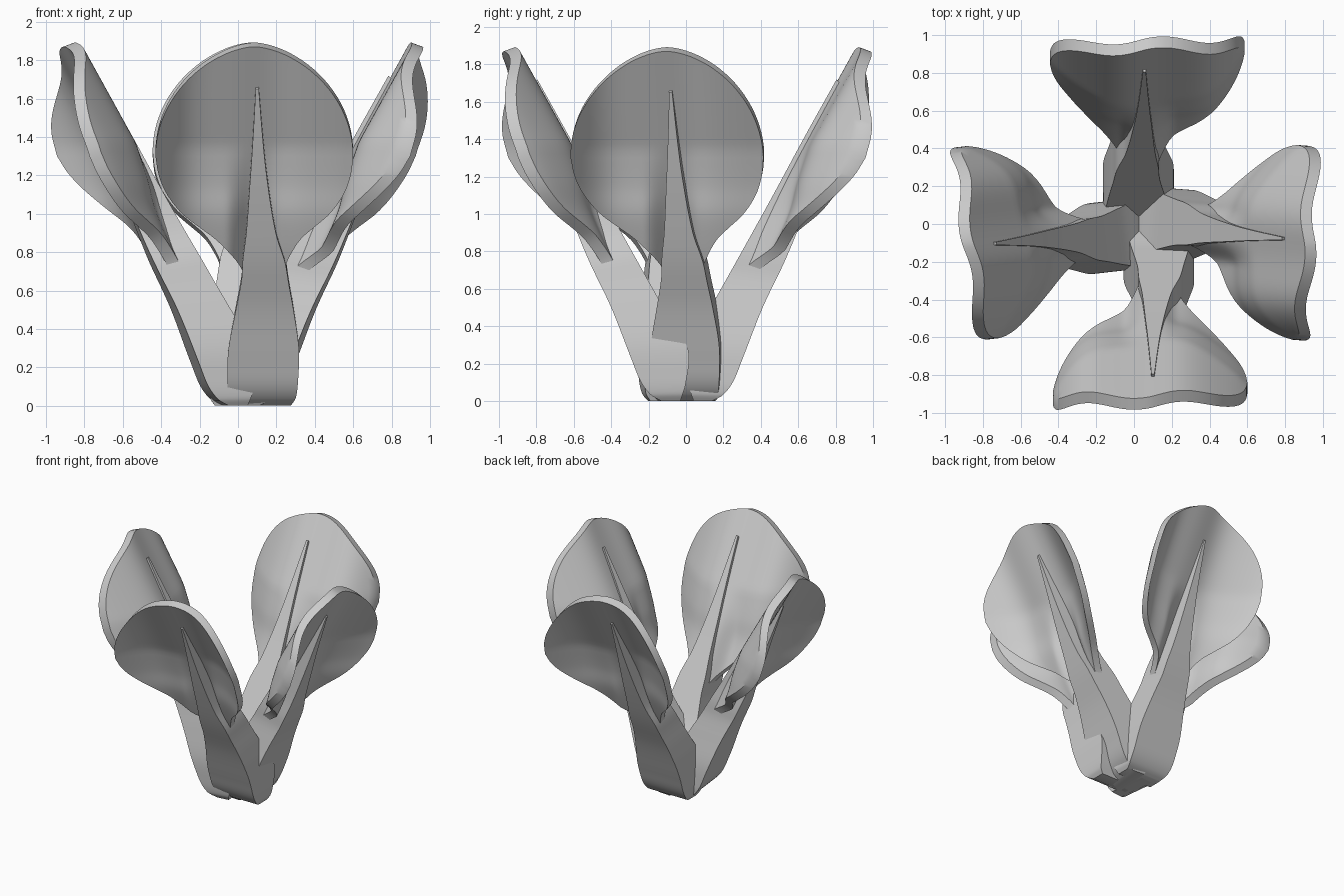
import bpy, bmesh, math
from mathutils import Matrix

if "Cube" in bpy.data.objects:
    bpy.data.objects.remove(bpy.data.objects["Cube"], do_unlink=True)

grey = bpy.data.materials.new("plain_grey")
grey.use_nodes = True
colour = (0.6, 0.6, 0.6, 1)
grey.diffuse_color = colour
grey.node_tree.nodes["Principled BSDF"].inputs["Base Color"].default_value = colour


def spline(knots, x):
    """Smooth curve through (x, value) knots."""
    x = min(max(x, knots[0][0]), knots[-1][0])
    i = 0
    while i < len(knots) - 2 and x > knots[i + 1][0]:
        i += 1
    (x0, y0), (x1, y1) = knots[i], knots[i + 1]

    def slope(k):
        a, b = knots[max(k - 1, 0)], knots[min(k + 1, len(knots) - 1)]
        return (b[1] - a[1]) / (b[0] - a[0])
    h = x1 - x0
    t = (x - x0) / h
    return (y0 * (1 + 2 * t) * (1 - t) ** 2 + y1 * t * t * (3 - 2 * t)
            + h * slope(i) * t * (1 - t) ** 2 - h * slope(i + 1) * t * t * (1 - t))


# Blade outline and stem profiles, all by height
NECK = [(0.68, 0.1), (0.74, 0.125), (0.8, 0.165), (0.87, 0.225), (0.93, 0.3),
        (1.0, 0.385), (1.1, 0.46), (1.2, 0.5), (1.3, 0.515)]
SHIFT = [(0.68, 0.05), (0.75, 0.04), (0.9, 0.015), (1.1, 0.005), (1.3, 0)]
FLARE = [(0.7, 0.12), (0.85, 0.11), (1.0, 0.09), (1.15, 0.045), (1.35, 0)]
WIDTH = [(0, 0.15), (0.04, 0.175), (0.15, 0.185), (0.3, 0.183), (0.5, 0.15),
         (0.65, 0.122), (0.75, 0.11), (0.9, 0.077), (1.2, 0.042), (1.4, 0.025),
         (1.65, 0.008)]
MIDDLE = [(0, 0.04), (0.65, 0.055), (0.9, 0.035), (1.2, 0.022), (1.65, 0.015)]
OUTER = [(0, 0.13), (0.03, 0.185), (0.1, 0.24), (0.22, 0.29), (0.5, 0.4),
         (0.73, 0.51), (0.87, 0.57), (1.1, 0.66), (1.4, 0.77), (1.65, 0.862)]
INNER = [(0, 0.03), (0.1, 0), (0.28, -0.01), (0.5, 0.12), (0.73, 0.25),
         (1.1, 0.455), (1.4, 0.617), (1.72, 0.795)]


def depth(u, z):
    """Outward distance of the blade's outer face: lean, side curl and neck flare."""
    lean = 0.98 - (1.88 - z) / 1.8
    curl = (0.275 if u < 0 else 0.22) * (abs(u) / 0.51) ** 3 - 0.018 * math.sin(12 * u)
    t = min(1, abs(u) / 0.15)
    return lean + curl + spline(FLARE, z) * t * t * (3 - 2 * t)


def finish(name, bm, place):
    bmesh.ops.recalc_face_normals(bm, faces=bm.faces)
    bmesh.ops.transform(bm, matrix=place, verts=bm.verts)
    mesh = bpy.data.meshes.new(name)
    bm.to_mesh(mesh)
    bm.free()
    mesh.materials.append(grey)
    obj = bpy.data.objects.new(name, mesh)
    bpy.context.collection.objects.link(obj)
    bpy.ops.object.select_all(action='DESELECT')
    obj.select_set(True)
    bpy.context.view_layer.objects.active = obj
    bpy.ops.object.shade_smooth_by_angle(angle=math.radians(35))


def build_blade(name, place):
    bm = bmesh.new()
    cols, half = 40, 24
    heights = [0.68 + 0.62 * i / half for i in range(half)]
    heights += [1.3 + 0.57 * math.sin(math.pi / 2 * i / half) for i in range(half + 1)]
    rows = []
    for z in heights:
        q = max(0, (z - 1.3) / 0.57)
        w = spline(NECK, z) if z < 1.3 else 0.515 * max(0, 1 - q * q) ** 0.6
        row = []
        for j in range(cols + 1):
            u = spline(SHIFT, z) + w * (2 * j / cols - 1)
            row.append(bm.verts.new((u, -depth(u, z), z)))
        rows.append(row)
    for a, b in zip(rows, rows[1:]):
        for j in range(cols):
            bm.faces.new((a[j], a[j + 1], b[j + 1], b[j]))
    bmesh.ops.remove_doubles(bm, verts=bm.verts, dist=0.0005)
    # Thicken straight inwards and slightly up, so the rim keeps its outline
    back = bmesh.ops.extrude_face_region(bm, geom=bm.faces[:], use_keep_orig=True)
    moved = [g for g in back["geom"] if isinstance(g, bmesh.types.BMVert)]
    bmesh.ops.translate(bm, verts=moved, vec=(0, 0.06, 0.022))
    finish(name, bm, place)


def build_stem(name, place):
    bm = bmesh.new()
    steps = 60
    rings = []
    for i in range(steps + 1):
        z = 1.65 * (i / steps) ** 1.4
        top = z * 1.042
        c, w = spline(MIDDLE, z), spline(WIDTH, z)
        out, inn = -spline(OUTER, z), -spline(INNER, top)
        rings.append([bm.verts.new(p) for p in (
            (c - w, out, z), (c + w, out, z), (c + w, inn, top), (c - w, inn, top))])
    for a, b in zip(rings, rings[1:]):
        for j in range(4):
            k = (j + 1) % 4
            bm.faces.new((a[j], a[k], b[k], b[j]))
    bm.faces.new(rings[0][::-1])
    bm.faces.new(rings[-1])
    finish(name, bm, place)


# Four petals: turn, sideways shift, inward shift and own yaw (degrees)
PETALS = {"front": (0, 0.085, 0, 0), "left": (90, -0.1, 0.012, -4.5),
          "back": (180, -0.07, -0.01, 0), "right": (-90, 0.1, 0.065, 6.5)}
for side, (turn, across, inward, yaw) in PETALS.items():
    place = (Matrix.Rotation(math.radians(turn), 4, 'Z')
             @ Matrix.Translation((across, inward - 0.9, 0))
             @ Matrix.Rotation(math.radians(yaw), 4, 'Z')
             @ Matrix.Translation((0, 0.9, 0)))
    build_blade(side + "_petal_blade", place)
    build_stem(side + "_petal_stem", place)
